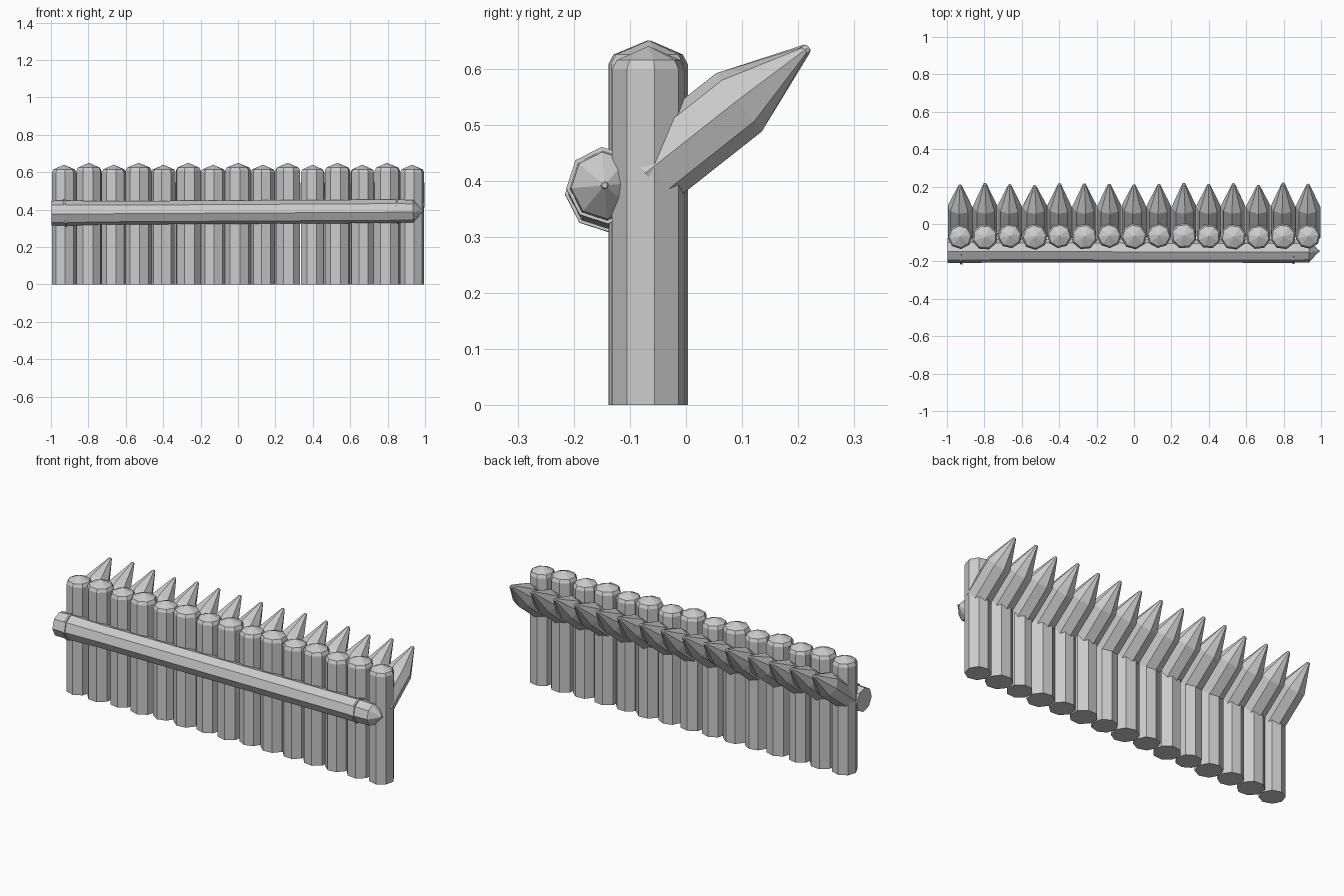
import bpy, bmesh, math, random
from mathutils import Vector, Matrix

if "Cube" in bpy.data.objects:
    bpy.data.objects.remove(bpy.data.objects["Cube"])

random.seed(4)
SIDES = 8

wood = bpy.data.materials.new("grey_wood")
wood.diffuse_color = (0.6, 0.6, 0.6, 1)
wood.use_nodes = True
wood.node_tree.nodes["Principled BSDF"].inputs["Base Color"].default_value = wood.diffuse_color


def lathe(name, start, direction, rings, spin=0.0):
    """Eight-sided log: rings are (distance along axis, radius); radius 0 is a point."""
    rot = Vector(direction).to_track_quat('Z', 'Y').to_matrix().to_4x4()
    mat = Matrix.Translation(start) @ rot @ Matrix.Rotation(spin, 4, 'Z')
    bm = bmesh.new()
    loops = []
    for d, r in rings:
        if r == 0:
            loops.append([bm.verts.new(mat @ Vector((0, 0, d)))])
        else:
            loops.append([bm.verts.new(mat @ Vector((r * math.cos(a), r * math.sin(a), d)))
                          for a in (2 * math.pi * k / SIDES for k in range(SIDES))])
    for low, high in zip(loops, loops[1:]):
        for k in range(SIDES):
            n = (k + 1) % SIDES
            if len(high) == 1:
                bm.faces.new((low[k], low[n], high[0]))
            else:
                bm.faces.new((low[k], low[n], high[n], high[k]))
    bm.faces.new(loops[0][::-1])
    if len(loops[-1]) > 1:
        bm.faces.new(loops[-1])
    bmesh.ops.recalc_face_normals(bm, faces=bm.faces)
    mesh = bpy.data.meshes.new(name)
    bm.to_mesh(mesh)
    bm.free()
    mesh.materials.append(wood)
    obj = bpy.data.objects.new(name, mesh)
    bpy.context.collection.objects.link(obj)
    return obj


spike_dir = Vector((0, 0.785, 0.62))
for i in range(15):
    x = -0.93 + i * 0.1329
    tall = i % 2
    # upright post with a rounded, faceted cap
    r = 0.07 if tall else 0.066
    y = -0.067 + random.uniform(-0.003, 0.005)
    top = 0.65 if tall else 0.64
    lathe("post", (x, y, 0), (0, 0, 1),
          [(0, r), (top - 0.042, r), (top - 0.025, r * 0.87), (top, 0)],
          random.uniform(0, math.pi / 4))
    # sharpened stake leaning out of the back of the post
    tip = 0.352 + random.uniform(-0.01, 0.012)
    lathe("stake", (x, -0.07, 0.41), spike_dir,
          [(0, 0.066), (0.21, 0.066), (tip, 0.009), (tip + 0.004, 0.005)],
          random.uniform(-0.15, 0.15))

# long horizontal rail with a blunt left end and a pointed right end
rail_start = Vector((-0.998, -0.142, 0.381))
rail_dir = (Vector((0.992, -0.145, 0.392)) - rail_start).normalized()
lathe("rail", rail_start, rail_dir,
      [(0, 0.066), (0.07, 0.068), (0.27, 0.063), (1.84, 0.063), (1.935, 0.06),
       (1.982, 0.008), (1.99, 0.005)], 0.08)

# thin binding rings near both ends of the rail
for d, r in ((0.068, 0.074), (1.845, 0.069)):
    lathe("binding_ring", rail_start + rail_dir * d, rail_dir + Vector((0, 0.02, 0.06)),
          [(0, r), (0.01, r)], 0.08)
